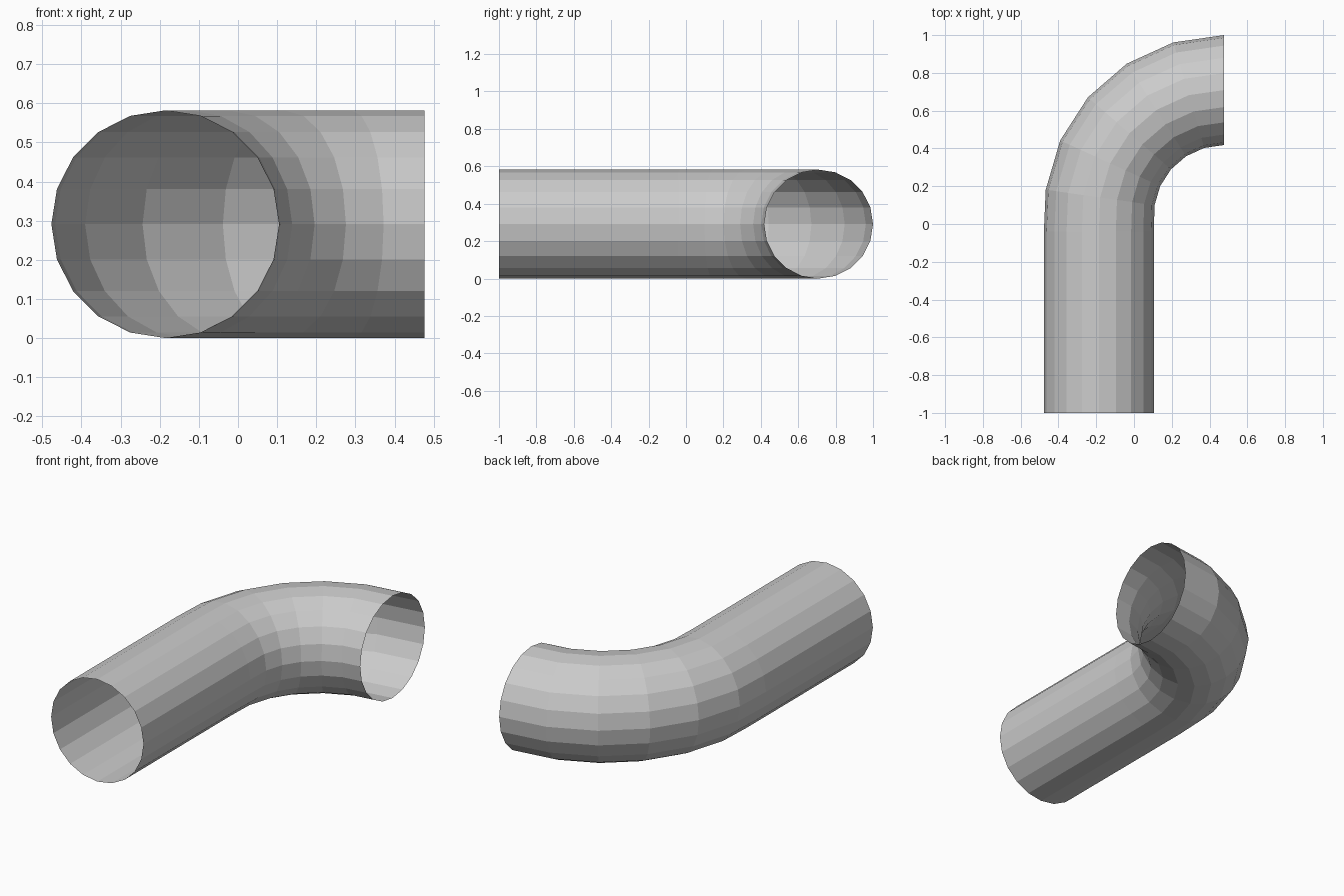
import bpy, bmesh
from math import sin, cos, pi, radians

if "Cube" in bpy.data.objects:
    bpy.data.objects.remove(bpy.data.objects["Cube"])

SIDES = 20
R = 0.291                    # tube radius
CX, CY = 0.477, 0.046        # centre of the bend
BEND = 0.663                 # centre-line bend radius
STEP = 90 / 5.5

bm = bmesh.new()


def ring(px, py, ang):
    """Circle of vertices; ang is the position around the bend (0 = faces +y)."""
    verts = []
    for i in range(SIDES):
        t = 2 * pi * i / SIDES
        off = R * cos(t)
        verts.append(bm.verts.new((px - off * cos(ang), py + off * sin(ang), R + R * sin(t))))
    return verts


# straight run
rings = [ring(CX - BEND, -1.0, 0), ring(CX - BEND, -0.04, 0)]

# elbow
for k in range(6):
    a = radians(STEP * (k + 0.5))
    rings.append(ring(CX - BEND * cos(a), CY + BEND * sin(a), a))

# open-ended skin
for a, b in zip(rings, rings[1:]):
    for i in range(SIDES):
        j = (i + 1) % SIDES
        bm.faces.new((a[i], a[j], b[j], b[i]))
bmesh.ops.recalc_face_normals(bm, faces=bm.faces)

# make sure the flat faces point outwards
f = bm.faces[:][0]
c = f.calc_center_median()
if f.normal.x * (c.x - (CX - BEND)) + f.normal.z * (c.z - R) < 0:
    bmesh.ops.reverse_faces(bm, faces=bm.faces[:])

mesh = bpy.data.meshes.new("pipe_elbow")
bm.to_mesh(mesh)
bm.free()
bpy.context.collection.objects.link(bpy.data.objects.new("pipe_elbow", mesh))
